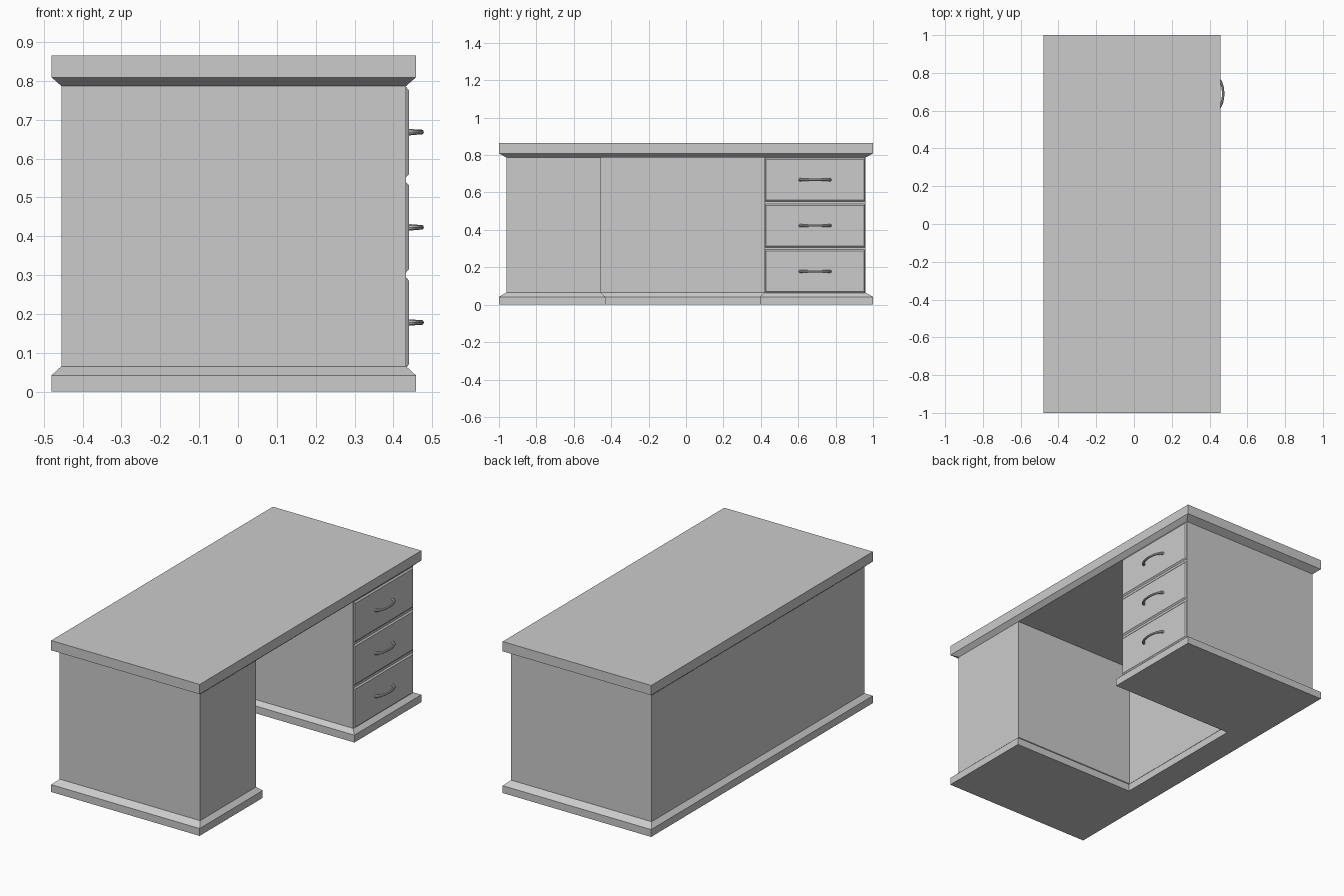
import bpy, bmesh, math

if "Cube" in bpy.data.objects:
    bpy.data.objects.remove(bpy.data.objects["Cube"])

X0, X1, Y1 = -0.455, 0.433, 0.96      # body back, front and side planes
PANEL, KL, KR = -0.35, -0.455, 0.42   # knee hole: back wall, left and right sides


def loft(name, rings):
    """Closed solid through equally sized rings of 3D points."""
    bm = bmesh.new()
    loops = [[bm.verts.new(p) for p in r] for r in rings]
    n = len(loops[0])
    for a, b in zip(loops, loops[1:]):
        for i in range(n):
            j = (i + 1) % n
            bm.faces.new((a[i], a[j], b[j], b[i]))
    bm.faces.new(loops[0][::-1])
    bm.faces.new(loops[-1])
    bmesh.ops.recalc_face_normals(bm, faces=bm.faces[:])
    me = bpy.data.meshes.new(name)
    bm.to_mesh(me)
    bm.free()
    ob = bpy.data.objects.new(name, me)
    bpy.context.collection.objects.link(ob)
    return ob


def u_ring(z, ox=0.0, oy=0.0, oi=0.0):
    """U-shaped outline of the desk, grown by the given overhangs."""
    l, r, p, f, b, s = KL + oi, KR - oi, PANEL + oi, X1 + ox, X0 - ox, Y1 + oy
    return [(x, y, z) for x, y in
            [(b, -s), (f, -s), (f, l), (p, l), (p, r), (f, r), (f, s), (b, s)]]


def rect_ring(z, ox=0.0, oy=0.0):
    b, f, s = X0 - ox, X1 + ox, Y1 + oy
    return [(b, -s, z), (f, -s, z), (f, s, z), (b, s, z)]


# Plinth, carcass and top
loft("plinth", [u_ring(0, 0.025, 0.04, 0.024), u_ring(0.042, 0.025, 0.04, 0.024),
                u_ring(0.065)])
loft("carcass", [u_ring(0.065), u_ring(0.787)])
loft("desk_top", [rect_ring(0.787), rect_ring(0.809, 0.025, 0.04),
                  rect_ring(0.865, 0.025, 0.04)])


def drawer_ring(x, zc, inset):
    y0, y1, h = KR + inset * 0.7, Y1 - inset * 0.7, 0.12 - inset
    return [(x, y0, zc - h), (x, y1, zc - h), (x, y1, zc + h), (x, y0, zc + h)]


def handle(name, zc):
    """Arched pull with slightly thickened feet."""
    cu = bpy.data.curves.new(name, 'CURVE')
    cu.dimensions = '3D'
    cu.bevel_depth = 0.0065
    cu.bevel_resolution = 3
    cu.use_fill_caps = True
    sp = cu.splines.new('POLY')
    n = 20
    sp.points.add(n)
    for i, p in enumerate(sp.points):
        a = math.pi * i / n
        p.co = (0.437 + 0.035 * math.sin(a), 0.69 - 0.08 * math.cos(a), zc, 1)
        p.radius = 1.0 + 0.35 * abs(math.cos(a)) ** 6
    ob = bpy.data.objects.new(name, cu)
    bpy.context.collection.objects.link(ob)
    bpy.ops.object.select_all(action='DESELECT')
    ob.select_set(True)
    bpy.context.view_layer.objects.active = ob
    bpy.ops.object.convert(target='MESH')
    bpy.ops.object.shade_smooth_by_angle()


# Three bevelled drawer fronts with pulls
for i in range(3):
    zc = 0.178 + 0.245 * i
    loft(f"drawer_front_{i + 1}", [drawer_ring(X1 - 0.005, zc, 0.004),
                                   drawer_ring(X1, zc, 0.004),
                                   drawer_ring(X1 + 0.007, zc, 0.012)])
    handle(f"drawer_handle_{i + 1}", zc)
